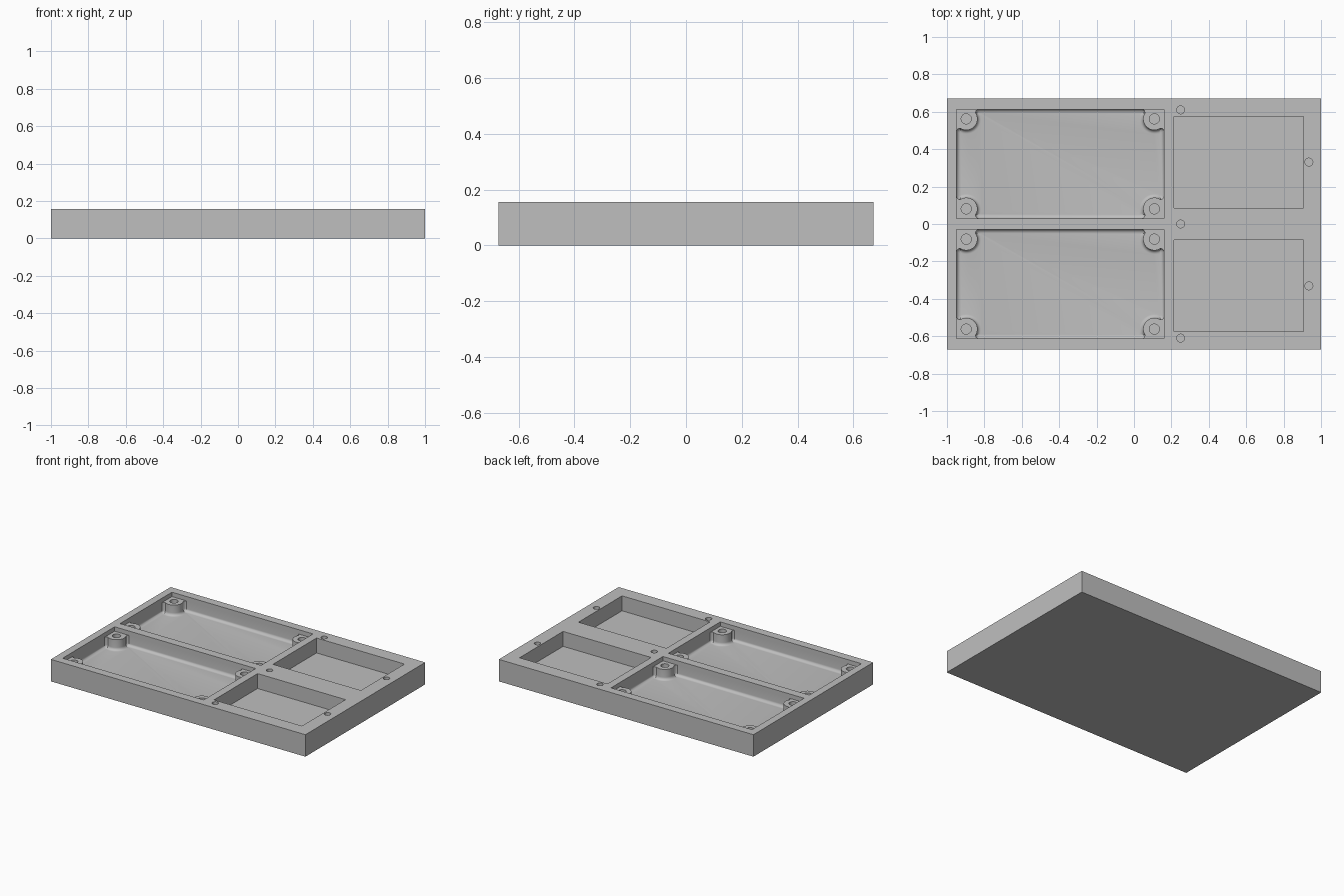
import bpy, bmesh, math
from mathutils import Matrix

if "Cube" in bpy.data.objects:
    bpy.data.objects.remove(bpy.data.objects["Cube"])

H, FLOOR, LEDGE, OVER = 0.156, 0.05, 0.125, 0.2   # plate top, pocket floor, boss top, cutter top
C, R, FIL = 0.051, 0.06, 0.02                     # boss inset, boss radius, floor fillet
CORNERS = [(-1, -1), (1, -1), (1, 1), (-1, 1)]
BIG = [(-0.948, 0.16, 0.03, 0.613), (-0.948, 0.16, -0.613, -0.03)]
SMALL = [(0.214, 0.905, 0.086, 0.575), (0.214, 0.905, -0.575, -0.086)]


def box(bm, x0, x1, y0, y1, z0, z1):
    m = Matrix.Translation(((x0 + x1) / 2, (y0 + y1) / 2, (z0 + z1) / 2))
    bmesh.ops.create_cube(bm, size=1, matrix=m @ Matrix.Diagonal((x1 - x0, y1 - y0, z1 - z0, 1)))


def cylinder(bm, x, y, r, z0, z1):
    bmesh.ops.create_cone(bm, cap_ends=True, segments=32, radius1=r, radius2=r, depth=z1 - z0,
                          matrix=Matrix.Translation((x, y, (z0 + z1) / 2)))


def make(name, bm):
    bmesh.ops.recalc_face_normals(bm, faces=bm.faces)
    me = bpy.data.meshes.new(name)
    bm.to_mesh(me)
    bm.free()
    ob = bpy.data.objects.new(name, me)
    bpy.context.collection.objects.link(ob)
    return ob


def boss_outline(o):
    """Outline round one corner boss, grown by o, measured from the pocket corner."""
    a0 = math.radians(-20)
    v0 = C + (R + o) * math.sin(a0)
    half = [(C + du + o, o + f * (v0 - o)) for du, f in ((0.062, 0), (0.053, 0.25), (0.05, 0.6))]
    n = 16
    arc = []
    for i in range(n + 1):
        a = a0 + math.radians(130) * i / n
        arc.append((C + (R + o) * math.cos(a), C + (R + o) * math.sin(a)))
    return half + arc + [(v, u) for u, v in reversed(half)]


def bossed_pocket(bm, x0, x1, y0, y1):
    def place(sx, sy, u, v):
        return (x0 + u if sx < 0 else x1 - u, y0 + v if sy < 0 else y1 - v)

    def ring(o, z):
        out = []
        for sx, sy in CORNERS:
            pts = boss_outline(o)
            if sx * sy > 0:
                pts.reverse()
            out.append([bm.verts.new((*place(sx, sy, u, v), z)) for u, v in pts])
        return out

    def bridge(a, b):
        for i in range(len(a)):
            j = (i + 1) % len(a)
            bm.faces.new((a[i], a[j], b[j], b[i]))

    # lower part: walls, rounded floor edge, floor
    top = ring(0, LEDGE)
    prev = sum(top, [])
    steps = 6
    for k in range(steps + 1):
        t = math.pi / 2 * k / steps
        cur = sum(ring(FIL * (1 - math.cos(t)), FLOOR + FIL * (1 - math.sin(t))), [])
        bridge(prev, cur)
        prev = cur
    bm.faces.new(prev)
    # boss tops and the plain rectangular recess above them
    low = []
    for (sx, sy), pts in zip(CORNERS, top):
        c = bm.verts.new((*place(sx, sy, 0, 0), LEDGE))
        bm.faces.new([c] + pts)
        low += [pts[0], c, pts[-1]]
    high = [bm.verts.new((v.co.x, v.co.y, OVER)) for v in low]
    bridge(low, high)
    bm.faces.new(high)


# plate
bm = bmesh.new()
box(bm, -1, 1, -0.672, 0.672, 0, H)
plate = make("tray_plate", bm)

# pocket cutter
bm = bmesh.new()
for p in BIG:
    bossed_pocket(bm, *p)
for p in SMALL:
    box(bm, *p, FLOOR, OVER)
pockets = make("pocket_cutter", bm)

# hole cutter: boss holes and screw holes in the rim
bm = bmesh.new()
for x0, x1, y0, y1 in BIG:
    for x in (x0 + C, x1 - C):
        for y in (y0 + C, y1 - C):
            cylinder(bm, x, y, 0.027, 0.07, 0.14)
for x, y in ((0.249, 0.61), (0.249, 0), (0.249, -0.61), (0.935, 0.331), (0.935, -0.331)):
    cylinder(bm, x, y, 0.021, 0.07, OVER)
holes = make("hole_cutter", bm)

# cut, then remove the cutters
bpy.context.view_layer.objects.active = plate
plate.select_set(True)
for cutter in (pockets, holes):
    mod = plate.modifiers.new("cut", 'BOOLEAN')
    mod.operation, mod.solver, mod.object = 'DIFFERENCE', 'EXACT', cutter
    bpy.ops.object.modifier_apply(modifier=mod.name)
    bpy.data.objects.remove(cutter)

bpy.ops.object.shade_smooth_by_angle(angle=math.radians(30))

grey = bpy.data.materials.new("plain_grey")
grey.diffuse_color = (0.52, 0.52, 0.52, 1)
grey.use_nodes = True
grey.node_tree.nodes["Principled BSDF"].inputs["Base Color"].default_value = grey.diffuse_color
plate.data.materials.clear()
plate.data.materials.append(grey)
